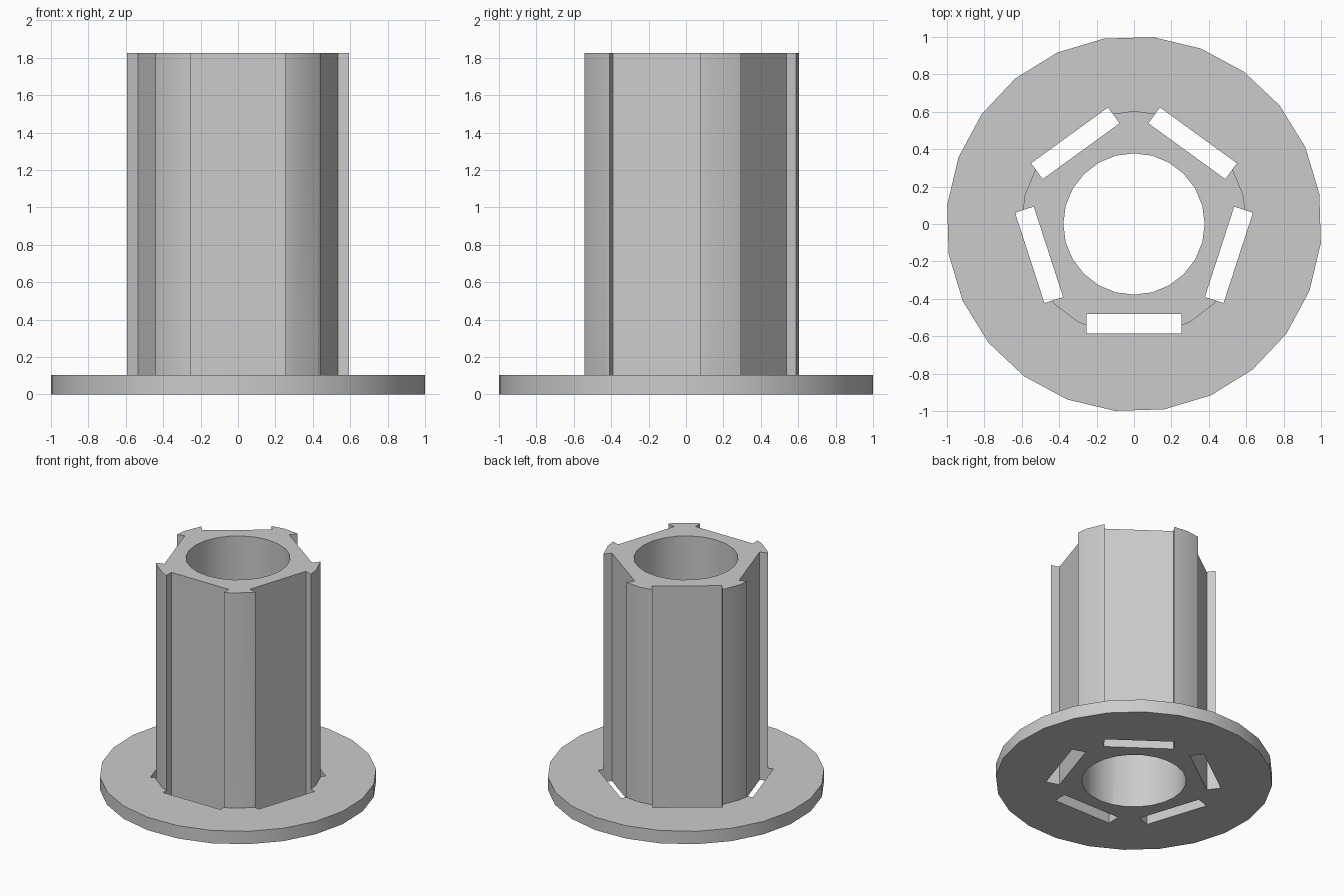
import bpy
from math import radians, sin, cos

HEIGHT = 1.825
FLANGE_THICKNESS = 0.103
SIDES = 24
SLOTS = 5

old = bpy.data.objects.get("Cube")
if old:
    bpy.data.objects.remove(old, do_unlink=True)

grey = bpy.data.materials.new("plain grey")
grey.use_nodes = True
colour = (0.6, 0.6, 0.6, 1)
grey.diffuse_color = colour
grey.node_tree.nodes["Principled BSDF"].inputs["Base Color"].default_value = colour


def cylinder(name, radius, bottom, top, turn=0):
    bpy.ops.mesh.primitive_cylinder_add(
        vertices=SIDES, radius=radius, depth=top - bottom,
        location=(0, 0, (bottom + top) / 2), rotation=(0, 0, radians(turn)))
    obj = bpy.context.object
    obj.name = name
    obj.data.materials.append(grey)
    return obj


def combine(target, other, operation):
    """Apply a boolean and discard the helper."""
    other.hide_render = True
    mod = target.modifiers.new(operation.title(), 'BOOLEAN')
    mod.operation = operation
    mod.solver = 'EXACT'
    mod.object = other
    bpy.ops.object.select_all(action='DESELECT')
    bpy.context.view_layer.objects.active = target
    target.select_set(True)
    bpy.ops.object.modifier_apply(modifier=mod.name)
    bpy.data.objects.remove(other, do_unlink=True)


def cut_slots(target, inner, outer, width):
    """Cut upright slots between two distances from the axis."""
    middle = (inner + outer) / 2
    for i in range(SLOTS):
        angle = radians(-90 + i * 360 / SLOTS)
        bpy.ops.mesh.primitive_cube_add(
            size=1, location=(middle * cos(angle), middle * sin(angle), HEIGHT / 2),
            rotation=(0, 0, angle))
        slot = bpy.context.object
        slot.name = "slot_cutter"
        slot.scale = (outer - inner, width, HEIGHT + 0.4)
        slot.data.materials.append(grey)
        bpy.context.view_layer.update()
        combine(target, slot, 'DIFFERENCE')


# Column with its outer wall opened at each slot
column = cylinder("column", 0.604, FLANGE_THICKNESS / 2, HEIGHT)
cut_slots(column, 0.53, 0.75, 0.44)

# Round flange joined to the column, with a central bore
hub = cylinder("flanged_hub", 1.004, 0, FLANGE_THICKNESS, 9.2)
combine(hub, column, 'UNION')
combine(hub, cylinder("bore_cutter", 0.378, -0.2, HEIGHT + 0.2), 'DIFFERENCE')

# Slots running the full height and through the flange
cut_slots(hub, 0.481, 0.586, 0.508)

# Smooth round walls, crisp edges
bpy.context.view_layer.objects.active = hub
hub.select_set(True)
bpy.ops.object.shade_smooth_by_angle(angle=radians(30))
